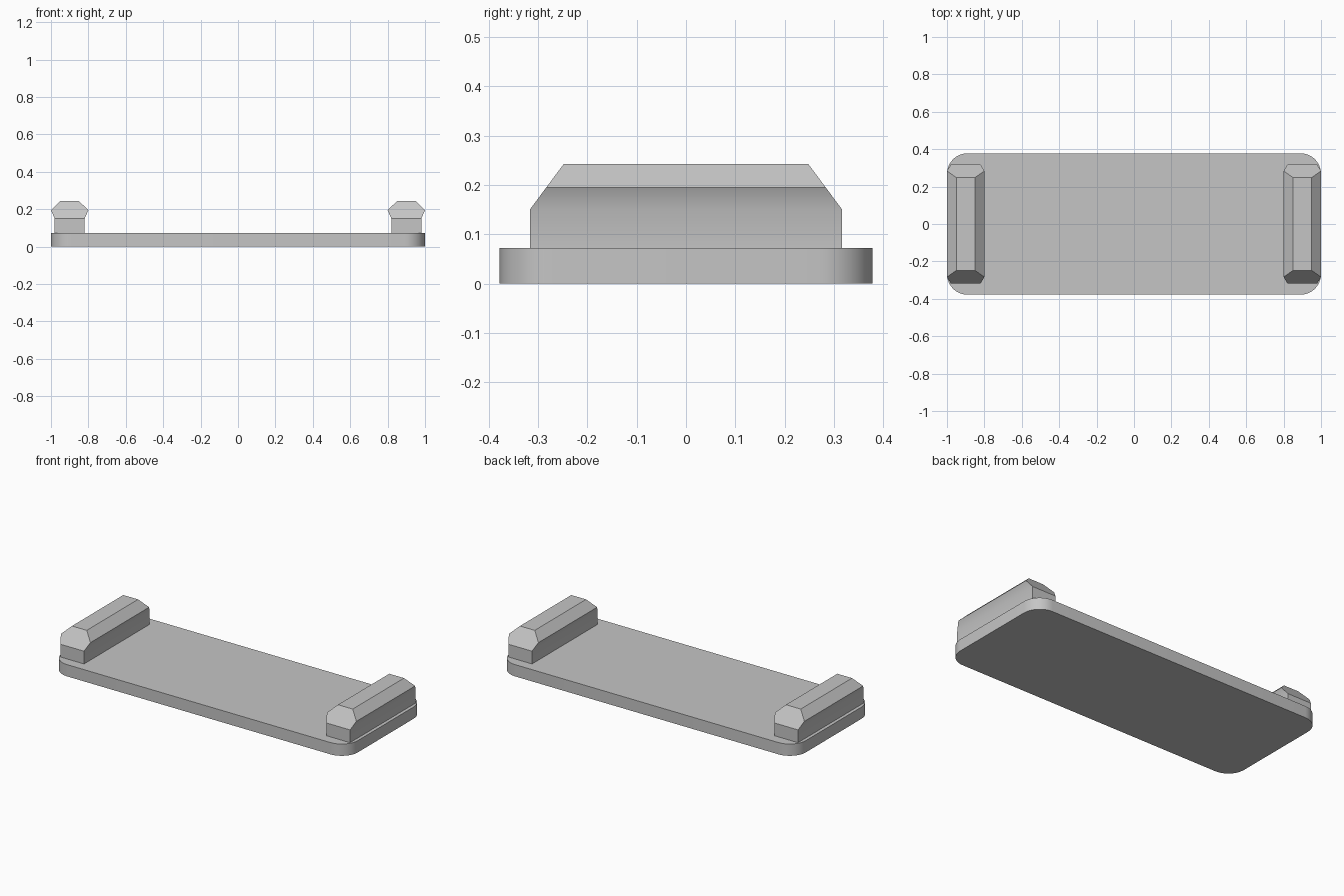
import bpy
import bmesh
import math

if "Cube" in bpy.data.objects:
    bpy.data.objects.remove(bpy.data.objects["Cube"], do_unlink=True)

grey = bpy.data.materials.new("plain grey")
grey.use_nodes = True
colour = (0.56, 0.56, 0.56, 1)
grey.diffuse_color = colour
grey.node_tree.nodes["Principled BSDF"].inputs["Base Color"].default_value = colour


def finish(bm, name):
    """Turn the bmesh into a shaded object."""
    bmesh.ops.dissolve_limit(bm, angle_limit=math.radians(0.5),
                             verts=bm.verts, edges=bm.edges)
    bmesh.ops.recalc_face_normals(bm, faces=bm.faces)
    mesh = bpy.data.meshes.new(name)
    bm.to_mesh(mesh)
    bm.free()
    mesh.materials.append(grey)
    obj = bpy.data.objects.new(name, mesh)
    bpy.context.collection.objects.link(obj)
    bpy.ops.object.select_all(action="DESELECT")
    obj.select_set(True)
    bpy.context.view_layer.objects.active = obj
    bpy.ops.object.shade_smooth_by_angle(angle=math.radians(30))
    return obj


def skin(rings):
    """Join matching rings of points with quads and cap both ends."""
    bm = bmesh.new()
    rings = [[bm.verts.new(p) for p in ring] for ring in rings]
    count = len(rings[0])
    for low, high in zip(rings, rings[1:]):
        for i in range(count):
            j = (i + 1) % count
            bm.faces.new((low[i], low[j], high[j], high[i]))
    bm.faces.new(rings[0][::-1])
    bm.faces.new(rings[-1])
    return bm


# Base plate with rounded corners
half_x, half_y, radius, top, steps = 1.0, 0.378, 0.11, 0.072, 10
outline = []
for corner, (sx, sy) in enumerate([(1, 1), (-1, 1), (-1, -1), (1, -1)]):
    for k in range(steps + 1):
        a = math.pi / 2 * (corner + k / steps)
        outline.append((sx * (half_x - radius) + radius * math.cos(a),
                        sy * (half_y - radius) + radius * math.sin(a)))
finish(skin([[(x, y, z) for x, y in outline] for z in (0, top)]), "base_plate")

# End rails: straight foot, flared head, ends sloping in above the shoulder
shoulder, peak, end_y, peak_y = 0.15, 0.243, 0.317, 0.248
profile = [(top, 0.08), (shoulder, 0.08), (0.195, 0.1), (peak, 0.05)]
for name, side in (("left_rail", 1), ("right_rail", -1)):
    rings = []
    for z, w in profile:
        t = max(0, (z - shoulder) / (peak - shoulder))
        y = end_y + (peak_y - end_y) * t
        rings.append([(side * 0.9 + sx * w, sy * y, z)
                      for sx, sy in ((1, 1), (-1, 1), (-1, -1), (1, -1))])
    finish(skin(rings), name)
